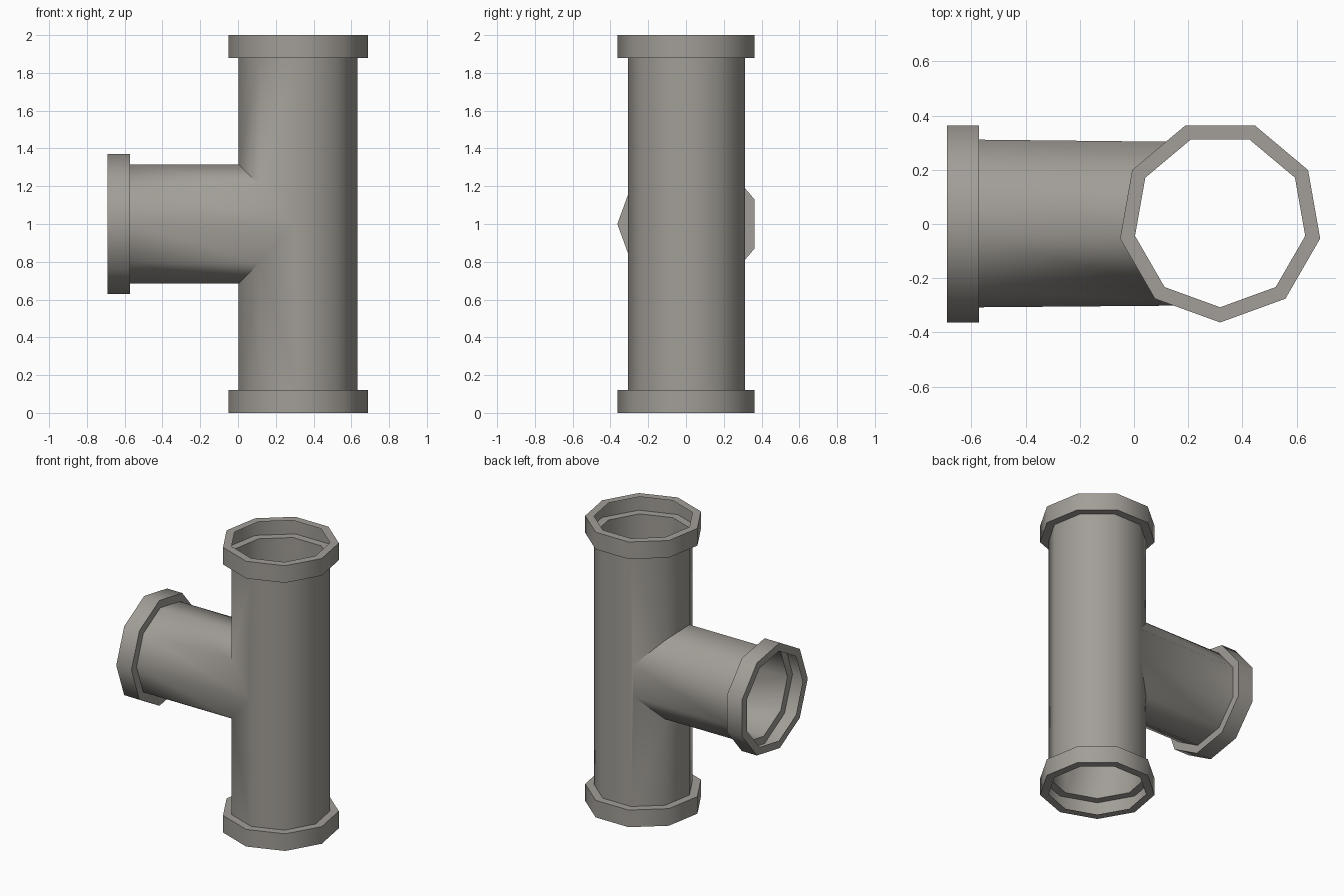
import bpy, bmesh, math

if "Cube" in bpy.data.objects:
    bpy.data.objects.remove(bpy.data.objects["Cube"])

CX, CY, CZ = 0.318, 0.0115, 1.0     # vertical axis (x, y) and branch height
R, RO = 0.319, 0.375                # pipe and collar radii (nine-sided)
Z0, Z1, H = 0.12, 1.88, 2.0         # collar heights
BX0, BX1 = -0.572, -0.69            # branch collar start and end
N = 9
ANG = [math.radians(270 + 40 * k) for k in range(N)]

mat = bpy.data.materials.new("warm_grey")
mat.diffuse_color = (0.36, 0.34, 0.31, 1)
mat.use_nodes = True
mat.node_tree.nodes["Principled BSDF"].inputs["Base Color"].default_value = mat.diffuse_color


def finish(name, bm):
    me = bpy.data.meshes.new(name)
    bm.to_mesh(me)
    bm.free()
    ob = bpy.data.objects.new(name, me)
    bpy.context.collection.objects.link(ob)
    me.materials.append(mat)
    bpy.ops.object.select_all(action='DESELECT')
    ob.select_set(True)
    bpy.context.view_layer.objects.active = ob
    bpy.ops.object.shade_smooth_by_angle(angle=math.radians(45))


def bridge(bm, a, b):
    for i in range(N):
        j = (i + 1) % N
        bm.faces.new((a[i], a[j], b[j], b[i]))


def upright(r, z):
    return [(CX + r * math.cos(a), CY + r * math.sin(a), z) for a in ANG]


def sideways(r, x):
    # same nonagon with its axis along x, corner towards the front
    return [(x, CY + r * math.sin(a), CZ - r * math.cos(a)) for a in ANG]


# Vertical pipe with an opening on the left, joined to the branch
bm = bmesh.new()
V = bm.verts.new
bot = [V(p) for p in upright(R, Z0)]
top = [V(p) for p in upright(R, Z1)]


def joint(k, side, slide=0, to=0):
    # mitre point on column k, slid slightly along the wall towards column "to"
    x, y, _ = bot[k].co.lerp(bot[to].co, slide)
    return V((x, y, CZ + side * abs(R * math.cos(ANG[k]))))


apex = joint(0, 0, 0.1, 8)
hi, lo = {}, {}
for side, d in ((1, hi), (-1, lo)):
    for k in (8, 7, 6):
        d[k] = joint(k, side)
    d[5] = joint(5, side, 0.06, 6)

for k in range(5):                                  # plain walls
    bm.faces.new((bot[k], bot[k + 1], top[k + 1], top[k]))
bm.faces.new((bot[5], bot[6], lo[6], lo[5], hi[5], hi[6], top[6], top[5]))
for k in (6, 7):                                    # walls above and below the opening
    bm.faces.new((bot[k], bot[k + 1], lo[k + 1], lo[k]))
    bm.faces.new((hi[k], hi[k + 1], top[k + 1], top[k]))
bm.faces.new((bot[8], bot[0], top[0], top[8], hi[8], apex, lo[8]))

# Branch pipe
rim = [apex, hi[8], hi[7], hi[6], hi[5], lo[5], lo[6], lo[7], lo[8]]
far = [V(p) for p in sideways(R, BX0)]
# match every joint point to the far corner on its own line
far = [min(far, key=lambda f: (f.co.yz - v.co.yz).length) for v in rim]
bridge(bm, rim, far)
bmesh.ops.recalc_face_normals(bm, faces=bm.faces[:])
finish("tee_pipe", bm)


# Collars: back ring, outer wall and end ring, open channel inside
def collar(name, shape, start, end):
    bm = bmesh.new()
    rings = [[bm.verts.new(p) for p in shape(r, t)]
             for r, t in ((R, start), (RO, start), (RO, end), (R, end))]
    for a, b in zip(rings, rings[1:]):
        if name == "top_collar":
            bridge(bm, a, b)
        else:
            bridge(bm, a[::-1], b[::-1])
    finish(name, bm)


collar("top_collar", upright, Z1, H)
collar("bottom_collar", upright, Z0, 0)
collar("branch_collar", sideways, BX0, BX1)
